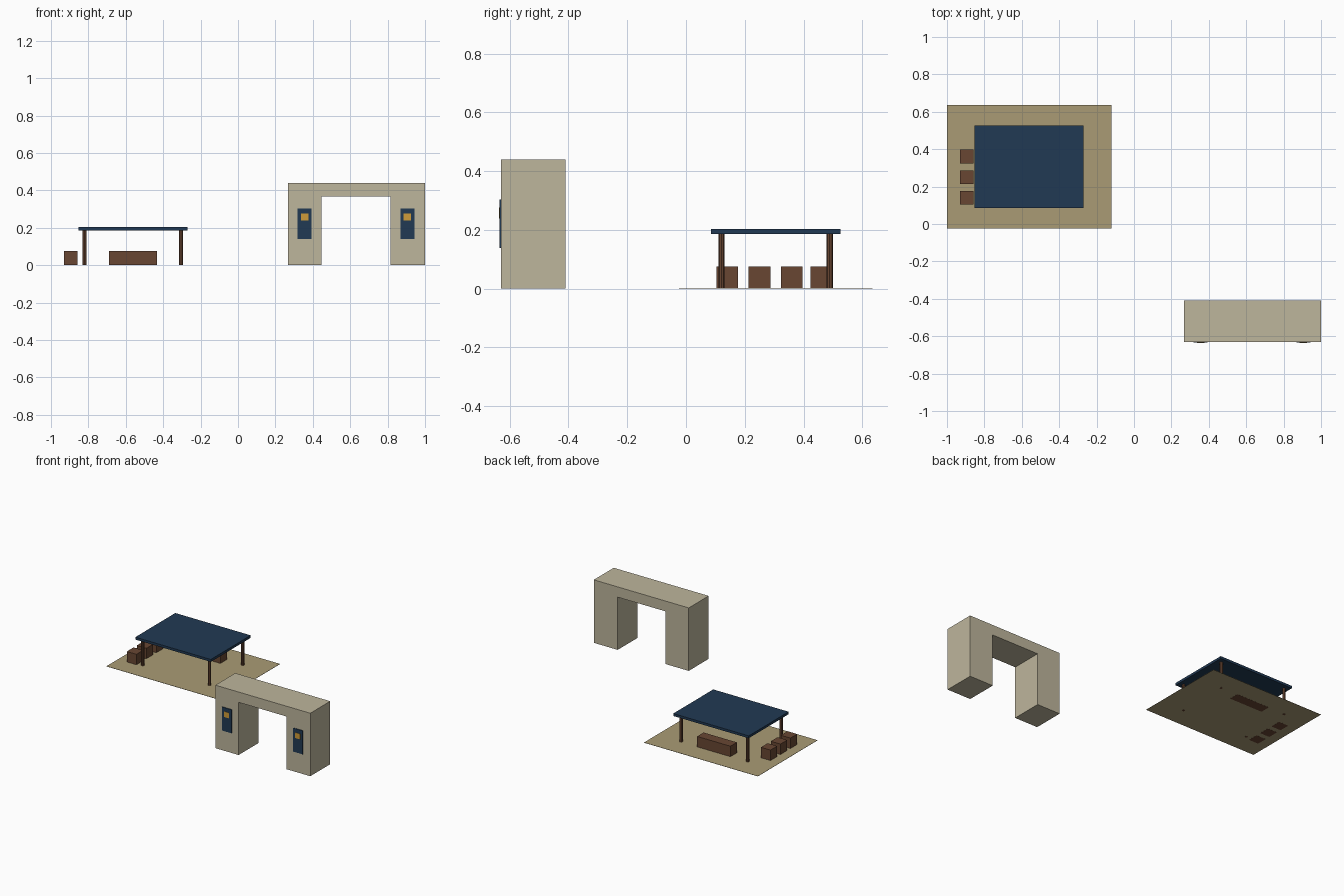
import bpy, bmesh

if "Cube" in bpy.data.objects:
    bpy.data.objects.remove(bpy.data.objects["Cube"])


def material(name, rgb):
    m = bpy.data.materials.new(name)
    m.diffuse_color = tuple((c / 255) ** 2.2 for c in rgb) + (1.0,)
    m.use_nodes = True
    m.node_tree.nodes["Principled BSDF"].inputs["Base Color"].default_value = m.diffuse_color
    return m


STONE = material("sandstone", (188, 180, 155))
SAND = material("sand", (168, 154, 116))
BLUE = material("blue_cloth", (38, 60, 84))
WOOD = material("brown_wood", (104, 72, 54))
GOLD = material("gold", (205, 155, 60))


def add(name, bm, mat):
    bmesh.ops.recalc_face_normals(bm, faces=bm.faces[:])
    mesh = bpy.data.meshes.new(name)
    bm.to_mesh(mesh)
    bm.free()
    mesh.materials.append(mat)
    ob = bpy.data.objects.new(name, mesh)
    bpy.context.collection.objects.link(ob)
    return ob


def box(name, x, y, z, mat):
    """Box from (min, max) ranges."""
    bm = bmesh.new()
    bmesh.ops.create_cube(bm, size=1)
    for v in bm.verts:
        v.co = [r[0] if c < 0 else r[1] for c, r in zip(v.co, (x, y, z))]
    return add(name, bm, mat)


def post(name, x, y, z0, z1, radius, mat):
    bm = bmesh.new()
    bmesh.ops.create_cone(bm, cap_ends=True, segments=8, radius1=radius,
                          radius2=radius, depth=z1 - z0)
    bmesh.ops.translate(bm, verts=bm.verts[:], vec=(x, y, (z0 + z1) / 2))
    return add(name, bm, mat)


# Gateway: one U-shaped profile extruded in depth
profile = [(0.266, 0), (0.446, 0), (0.446, 0.368), (0.815, 0.368),
           (0.815, 0), (1.0, 0), (1.0, 0.44), (0.266, 0.44)]
bm = bmesh.new()
face = bm.faces.new([bm.verts.new((x, -0.63, z)) for x, z in profile])
ext = bmesh.ops.extrude_face_region(bm, geom=[face])
bmesh.ops.translate(bm, vec=(0, 0.22, 0),
                    verts=[g for g in ext["geom"] if isinstance(g, bmesh.types.BMVert)])
add("gateway_arch", bm, STONE)

# Banners with gold emblem squares on each pillar
for side, cx in (("left", 0.356), ("right", 0.906)):
    box(side + "_banner", (cx - 0.037, cx + 0.037), (-0.634, -0.628), (0.139, 0.304), BLUE)
    box(side + "_emblem", (cx - 0.02, cx + 0.02), (-0.636, -0.633), (0.239, 0.277), GOLD)

# Sandy floor of the stall
box("sand_floor", (-1.0, -0.12), (-0.024, 0.635), (0.0005, 0.002), SAND)

# Canopy on four posts
box("canopy", (-0.853, -0.27), (0.085, 0.526), (0.186, 0.203), BLUE)
for i, x in enumerate((-0.82, -0.305)):
    for j, y in enumerate((0.121, 0.489)):
        post(f"canopy_post_{i}{j}", x, y, 0, 0.19, 0.0105, WOOD)

# Row of crates
for i in range(3):
    y = 0.14 + i * 0.11
    box(f"crate_{i + 1}", (-0.931, -0.857), (y - 0.037, y + 0.037), (0, 0.075), WOOD)

# Long bench at the back
box("bench", (-0.69, -0.433), (0.424, 0.495), (0, 0.075), WOOD)
